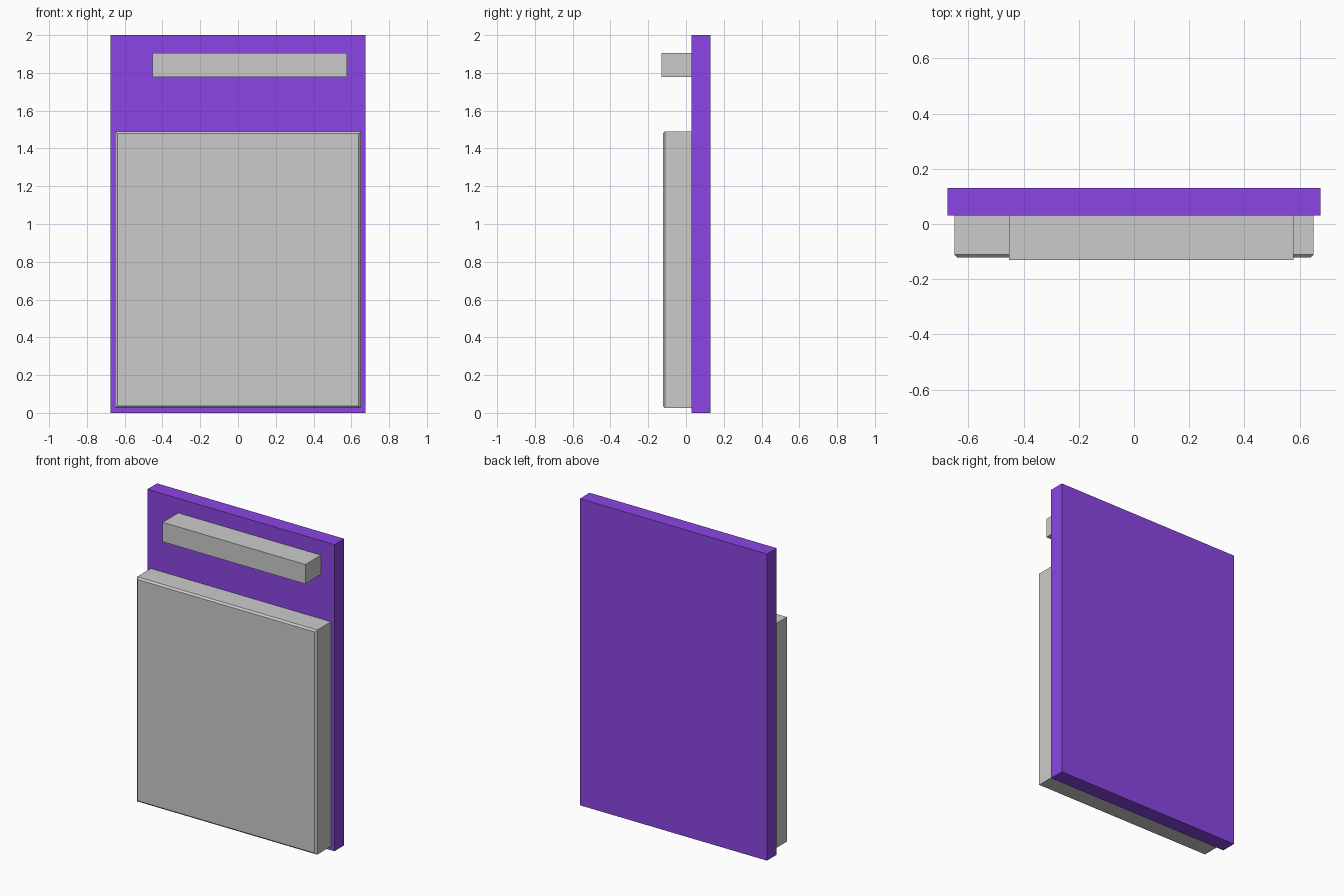
import bpy, bmesh
from mathutils import Vector

if "Cube" in bpy.data.objects:
    bpy.data.objects.remove(bpy.data.objects["Cube"])


def material(name, rgb):
    mat = bpy.data.materials.new(name)
    mat.diffuse_color = (*rgb, 1)
    mat.use_nodes = True
    mat.node_tree.nodes["Principled BSDF"].inputs["Base Color"].default_value = mat.diffuse_color
    return mat


def box(name, lo, hi, mats=(), front_bevel=0, cuts=()):
    lo, hi = Vector(lo), Vector(hi)
    bm = bmesh.new()
    bmesh.ops.create_cube(bm, size=1)
    bmesh.ops.scale(bm, vec=hi - lo, verts=bm.verts)
    bmesh.ops.translate(bm, vec=(lo + hi) / 2, verts=bm.verts)
    if front_bevel:
        rim = [e for e in bm.edges if all(abs(v.co.y - lo.y) < 1e-5 for v in e.verts)]
        bmesh.ops.bevel(bm, geom=rim, offset=front_bevel, segments=1,
                        profile=0.5, affect='EDGES')
    for x in cuts:
        bmesh.ops.bisect_plane(bm, geom=bm.verts[:] + bm.edges[:] + bm.faces[:],
                               plane_co=(x, 0, 0), plane_no=(1, 0, 0))
    bm.normal_update()
    # The front face between the two cuts takes the second material
    if len(cuts) == 2:
        for f in bm.faces:
            if f.normal.y < -0.9 and cuts[0] < f.calc_center_median().x < cuts[1]:
                f.material_index = 1
    mesh = bpy.data.meshes.new(name)
    bm.to_mesh(mesh)
    bm.free()
    for m in mats:
        mesh.materials.append(m)
    ob = bpy.data.objects.new(name, mesh)
    bpy.context.collection.objects.link(ob)
    return ob


violet = material("violet", (0.26, 0.06, 0.77))
dark_grey = material("dark_grey", (0.55, 0.55, 0.55))
light_grey = material("light_grey", (0.8, 0.8, 0.8))

# Tall backing board
box("back_board", (-0.675, 0.03, 0), (0.675, 0.13, 2), [violet])

# Large slab with a chamfered front rim
box("front_slab", (-0.65, -0.122, 0.025), (0.65, 0.03, 1.49), front_bevel=0.011)

# Upper bar with a flush light patch on its front
box("upper_bar", (-0.453, -0.13, 1.778), (0.577, 0.03, 1.905),
    [dark_grey, light_grey], cuts=(-0.26, 0.0))
